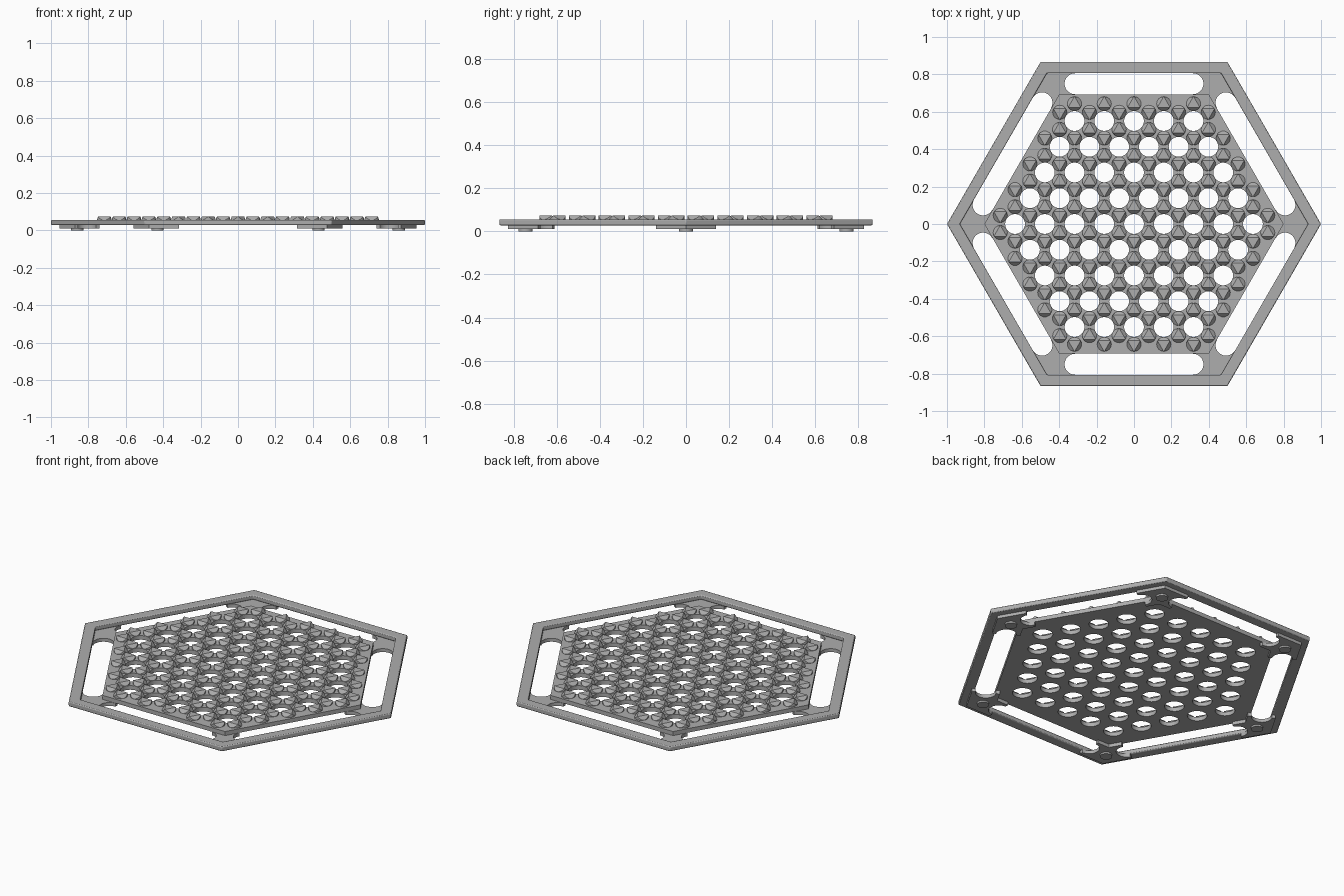
import bpy, bmesh
from math import pi, sin, cos, sqrt
from mathutils import Vector, Matrix

if "Cube" in bpy.data.objects:
    bpy.data.objects.remove(bpy.data.objects["Cube"])

grey = bpy.data.materials.new("light grey plastic")
grey.use_nodes = True
grey.diffuse_color = (0.42, 0.42, 0.42, 1)
grey.node_tree.nodes["Principled BSDF"].inputs["Base Color"].default_value = grey.diffuse_color

BOTTOM, TOP = 0.03, 0.054    # slab heights
PITCH = 0.159                # hole spacing
HOLE_R, STUD_R = 0.053, 0.038


def ring(r, n, cx=0, cy=0, start=0):
    return [(cx + r * cos(start + 2 * pi * i / n), cy + r * sin(start + 2 * pi * i / n))
            for i in range(n)]


def slab(name, loops, z0, z1, bevel=0):
    """Flat sheet from an outline plus hole outlines, as one mesh."""
    curve = bpy.data.curves.new(name, 'CURVE')
    curve.dimensions, curve.fill_mode = '2D', 'BOTH'
    curve.extrude = (z1 - z0) / 2
    for loop in loops:
        s = curve.splines.new('POLY')
        s.points.add(len(loop) - 1)
        for p, (x, y) in zip(s.points, loop):
            p.co = (x, y, 0, 1)
        s.use_cyclic_u = True
    ob = bpy.data.objects.new(name, curve)
    bpy.context.collection.objects.link(ob)
    bpy.ops.object.select_all(action='DESELECT')
    ob.select_set(True)
    bpy.context.view_layer.objects.active = ob
    bpy.ops.object.convert(target='MESH')
    ob = bpy.context.object
    ob.name = name
    bm = bmesh.new()
    bm.from_mesh(ob.data)
    bmesh.ops.remove_doubles(bm, verts=bm.verts, dist=1e-5)
    bmesh.ops.recalc_face_normals(bm, faces=bm.faces)
    bmesh.ops.translate(bm, verts=bm.verts, vec=(0, 0, (z0 + z1) / 2))
    bm.to_mesh(ob.data)
    bm.free()
    finish(ob)
    if bevel:
        m = ob.modifiers.new("edge softening", 'BEVEL')
        m.width, m.segments, m.limit_method = bevel, 2, 'ANGLE'
    return ob


def finish(ob):
    ob.data.materials.clear()
    ob.data.materials.append(grey)
    bpy.ops.object.select_all(action='DESELECT')
    ob.select_set(True)
    bpy.context.view_layer.objects.active = ob
    bpy.ops.object.shade_smooth_by_angle(angle=pi / 6)


# Hole centres: a hexagonal patch of a triangular lattice, four rings deep
holes = [Vector((PITCH * (q + r / 2), PITCH * r * sqrt(3) / 2))
         for q in range(-4, 5) for r in range(-4, 5) if abs(q + r) <= 4]

# Outer frame and perforated centre plate
slab("outer_frame", [ring(1, 6), ring(0.931, 6)], BOTTOM - 0.002, TOP + 0.002, 0.005)
slab("perforated_plate", [ring(0.8, 6)] + [ring(HOLE_R, 28, *h) for h in holes], BOTTOM, TOP)

# Studs around every hole, each cut by three slopes that face the holes
studs = {}
for h in holes:
    for k in range(6):
        a = pi / 6 + k * pi / 3
        p = h + Vector((cos(a), sin(a))) * PITCH / sqrt(3)
        studs[(round(p.x, 3), round(p.y, 3))] = a + pi

bm = bmesh.new()
HEIGHT = 0.02
for (x, y), angle in studs.items():
    part = bmesh.new()
    bmesh.ops.create_cone(part, cap_ends=True, segments=24, radius1=STUD_R, radius2=STUD_R,
                          depth=HEIGHT, matrix=Matrix.Translation((0, 0, HEIGHT / 2)))
    for k in range(3):
        a = angle + k * 2 * pi / 3
        d = Vector((cos(a), sin(a), 0))
        normal = d * HEIGHT + Vector((0, 0, STUD_R / 2))
        cut = bmesh.ops.bisect_plane(part, geom=part.verts[:] + part.edges[:] + part.faces[:],
                                     plane_co=d * STUD_R * 0.52 + Vector((0, 0, HEIGHT)),
                                     plane_no=normal, clear_outer=True)
        edges = [e for e in cut["geom_cut"] if isinstance(e, bmesh.types.BMEdge)]
        bmesh.ops.contextual_create(part, geom=edges)
    bmesh.ops.recalc_face_normals(part, faces=part.faces)
    bmesh.ops.translate(part, verts=part.verts, vec=(x, y, TOP - 0.0005))
    mesh = bpy.data.meshes.new("stud")
    part.to_mesh(mesh)
    part.free()
    bm.from_mesh(mesh)
    bpy.data.meshes.remove(mesh)
mesh = bpy.data.meshes.new("studs")
bm.to_mesh(mesh)
bm.free()
stud_object = bpy.data.objects.new("studs", mesh)
bpy.context.collection.objects.link(stud_object)
finish(stud_object)

# Corner brackets: two scooped sides, lapping under the frame and the plate
SCOOP = Vector((0.807, 0.102))
out = Vector((cos(pi / 6), sin(pi / 6)))
arc = [SCOOP + 0.056 * Vector((cos(a), sin(a)))
       for a in [pi / 6 - pi * i / 14 for i in range(15)]]
half = [arc[0] + out * 0.02] + arc + [arc[-1] - out * 0.02]
outline = ([(0.954, 0)] + [tuple(p) for p in half] + [(0.778, 0)]
           + [(p.x, -p.y) for p in reversed(half)])
for i in range(6):
    turn = Matrix.Rotation(i * pi / 3, 4, 'Z')
    bracket = slab(f"corner_bracket_{i + 1}", [outline], 0.01, BOTTOM)
    foot = slab(f"foot_{i + 1}", [ring(0.033, 24, 0.86, 0)], 0, 0.011)
    for ob in (bracket, foot):
        ob.data.transform(turn)
